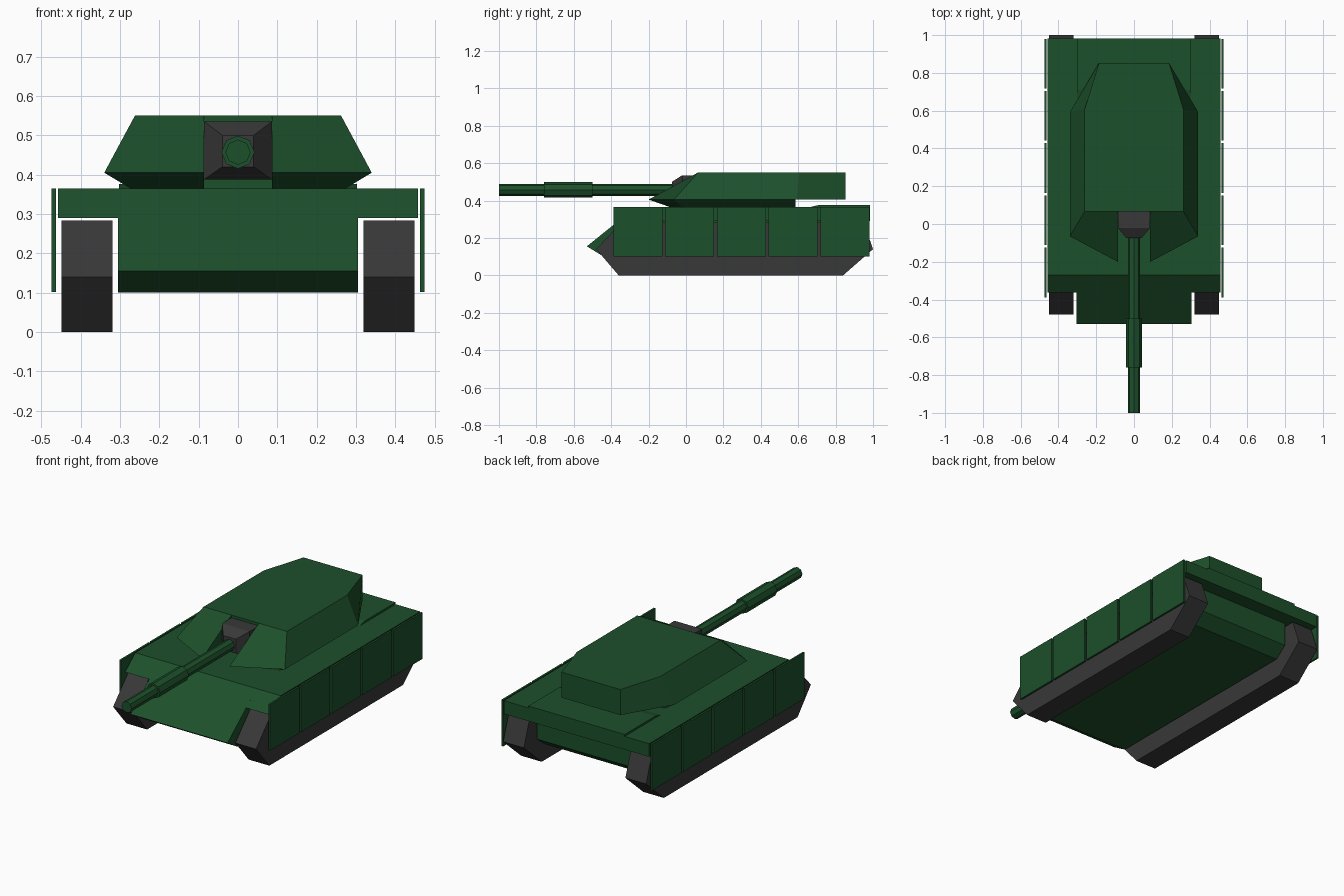
import bpy, bmesh, math
from mathutils import Matrix

if "Cube" in bpy.data.objects:
    bpy.data.objects.remove(bpy.data.objects["Cube"])


def paint(name, rgb):
    m = bpy.data.materials.new(name)
    m.diffuse_color = (*rgb, 1)
    m.use_nodes = True
    m.node_tree.nodes["Principled BSDF"].inputs["Base Color"].default_value = m.diffuse_color
    return m


GREEN = paint("green_paint", (0.012, 0.08, 0.024))
DARK = paint("dark_rubber", (0.04, 0.04, 0.04))


def loft(name, rings, mat):
    """Join rings of equal point count, cap both ends, weld repeated points."""
    bm = bmesh.new()
    loops = [[bm.verts.new(p) for p in ring] for ring in rings]
    n = len(loops[0])
    for a, b in zip(loops, loops[1:]):
        for i in range(n):
            j = (i + 1) % n
            bm.faces.new((a[i], a[j], b[j], b[i]))
    bm.faces.new(loops[0][::-1])
    bm.faces.new(loops[-1])
    bmesh.ops.remove_doubles(bm, verts=bm.verts, dist=1e-5)
    bmesh.ops.recalc_face_normals(bm, faces=bm.faces)
    me = bpy.data.meshes.new(name)
    bm.to_mesh(me)
    bm.free()
    me.materials.append(mat)
    ob = bpy.data.objects.new(name, me)
    bpy.context.collection.objects.link(ob)
    return ob


def extrude_x(name, profile, x0, x1, mat):
    """Extrude a (y, z) profile from x0 to x1."""
    return loft(name, [[(x, y, z) for y, z in profile] for x in (x0, x1)], mat)


def plan(half, z):
    """Mirror a half outline (front to back, x > 0) into a full ring at height z."""
    return [(x, y, z) for x, y in half] + [(-x, y, z) for x, y in reversed(half)]


def rod(name, y0, y1, r, z, mat):
    ring = [(r * math.cos(i * math.pi / 4), z + r * math.sin(i * math.pi / 4)) for i in range(8)]
    return loft(name, [[(x, y, h) for x, h in ring] for y in (y0, y1)], mat)


# Hull, fenders and raised engine deck
extrude_x("hull", [(-0.53, 0.155), (-0.27, 0.365), (0.90, 0.365), (0.90, 0.155),
                   (0.83, 0.10), (-0.44, 0.10)], -0.305, 0.305, GREEN)
extrude_x("fenders", [(-0.362, 0.29), (-0.27, 0.365), (0.983, 0.365), (0.983, 0.29)],
          -0.457, 0.457, GREEN)
extrude_x("engine_deck", [(0.65, 0.362), (0.71, 0.376), (0.983, 0.376), (0.983, 0.362)],
          -0.303, 0.303, GREEN)

# Tracks and side skirt panels
track = [(-0.36, 0), (-0.48, 0.14), (-0.345, 0.283), (0.95, 0.283), (1.0, 0.14), (0.84, 0)]
pitch, gap = 0.2765, 0.014
for side, s in (("left", -1), ("right", 1)):
    extrude_x(side + "_track", track, s * 0.319, s * 0.449, DARK)
    for i in range(5):
        y0 = -0.388 + i * pitch
        y1 = y0 + pitch - gap
        extrude_x(f"{side}_skirt_{i + 1}", [(y0, 0.102), (y0, 0.365), (y1, 0.365), (y1, 0.102)],
                  s * 0.463, s * 0.474, GREEN)

# Turret: wedge cheeks around a central notch, overhanging rear
wide = [(0.086, 0.065), (0.086, -0.20), (0.34, -0.065), (0.34, 0.592), (0.185, 0.853)]
top = [(0.086, 0.065), (0.086, 0.065), (0.262, 0.065), (0.262, 0.605), (0.185, 0.853)]
loft("turret", [plan(wide, 0.405), plan(top, 0.55)], GREEN)
base = [(0.086, 0.065), (0.086, -0.08), (0.27, -0.02), (0.27, 0.585)]
collar = [(0.086, 0.065), (0.086, -0.20), (0.34, -0.065), (0.34, 0.585)]
loft("turret_base", [plan(base, 0.363), plan(collar, 0.405)], GREEN)


# Gun mantlet: block tapering towards the barrel
def square(y, w, z0, z1):
    return [(-w, y, z0), (w, y, z0), (w, y, z1), (-w, y, z1)]


loft("mantlet", [square(0.07, 0.086, 0.388, 0.535), square(-0.02, 0.086, 0.388, 0.535),
                 square(-0.075, 0.04, 0.42, 0.50)], DARK)

# Eight-sided barrel with thicker sleeve
rod("gun_barrel", -0.05, -1.0, 0.032, 0.457, GREEN)
rod("barrel_sleeve", -0.50, -0.76, 0.042, 0.457, GREEN)
